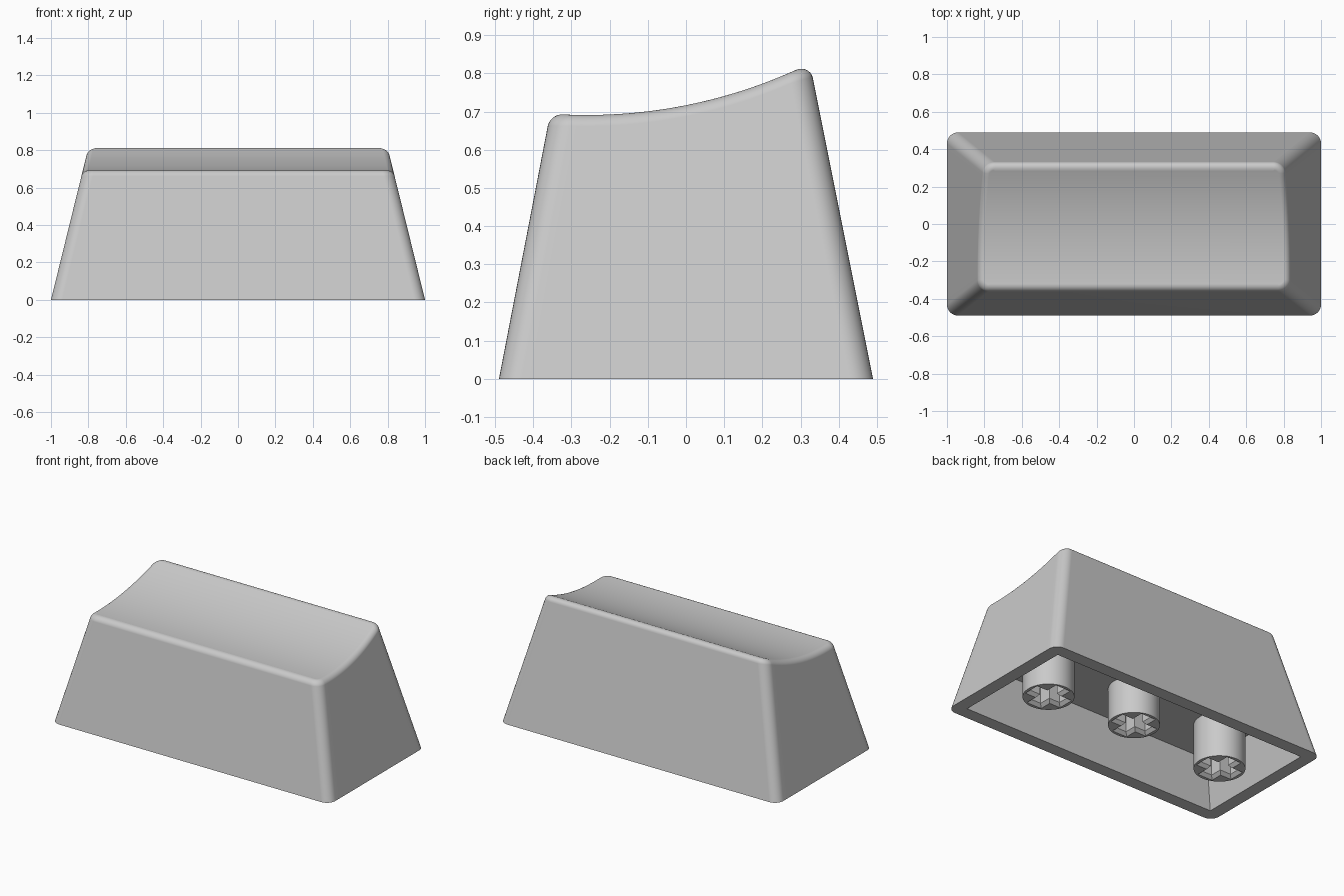
import bpy, bmesh, math

default_cube = bpy.data.objects.get("Cube")
if default_cube:
    bpy.data.objects.remove(default_cube, do_unlink=True)

plastic = bpy.data.materials.new("grey_plastic")
plastic.use_nodes = True
grey = (0.59, 0.59, 0.59, 1)
plastic.diffuse_color = grey
plastic.node_tree.nodes["Principled BSDF"].inputs["Base Color"].default_value = grey

HALF_X, HALF_Y = 1.0, 0.49
SLOPE_SIDE, SLOPE_FRONT, SLOPE_BACK = 0.246, 0.193, 0.2
WALL, CEILING = 0.083, 0.29
SCOOP_R, SCOOP_Y, SCOOP_Z = 1.33, -0.26, 0.691
CORNER_R = 0.06
RIM_FRONT, RIM_SIDE, RIM_BACK = 0.033, 0.029, 0.043
CORNER_STEPS, RIM_STEPS, SIDE_STEPS = 8, 7, 24


def finish(name, bm):
    bmesh.ops.recalc_face_normals(bm, faces=bm.faces)
    mesh = bpy.data.meshes.new(name)
    bm.to_mesh(mesh)
    bm.free()
    mesh.materials.append(plastic)
    obj = bpy.data.objects.new(name, mesh)
    bpy.context.collection.objects.link(obj)
    return obj


def front_y(z):
    return -HALF_Y + SLOPE_FRONT * z


def back_y(z):
    return HALF_Y - SLOPE_BACK * z


def scoop_z(y):
    return SCOOP_Z + SCOOP_R - math.sqrt(SCOOP_R ** 2 - (y - SCOOP_Y) ** 2)


def outline_point(corner, t, z, inset):
    """Point on the +x half of the rounded outline at height z."""
    x = HALF_X - SLOPE_SIDE * z
    low, high = front_y(z) + CORNER_R, back_y(z) - CORNER_R
    if corner == "side":
        return x - inset, low + (high - low) * t
    angle = math.pi / 2 * (t - 1 if corner == "front" else t)
    r = CORNER_R - inset
    return (x - CORNER_R + r * math.cos(angle),
            (low if corner == "front" else high) + r * math.sin(angle))


def rim_size(corner, t):
    """Rim rounding, blended around the corners."""
    if corner == "front":
        return RIM_FRONT + (RIM_SIDE - RIM_FRONT) * t
    if corner == "back":
        return RIM_SIDE + (RIM_BACK - RIM_SIDE) * t
    return RIM_SIDE


STATIONS = ([("front", i / CORNER_STEPS) for i in range(CORNER_STEPS)]
            + [("side", i / SIDE_STEPS) for i in range(SIDE_STEPS)]
            + [("back", i / CORNER_STEPS) for i in range(CORNER_STEPS + 1)])


def half_ring(angle):
    """Half outline at one step of the roll from wall to scoop."""
    points = []
    for corner, t in STATIONS:
        rim = rim_size(corner, t)
        inset, drop = rim * (1 - math.cos(angle)), rim * (1 - math.sin(angle))
        z = SCOOP_Z
        for _ in range(12):
            x, y = outline_point(corner, t, z, inset)
            z = scoop_z(y) - drop
        points.append((x, y, z))
    return points


def cut(obj, cutter):
    """Subtract the cutter, bake the result and discard the cutter."""
    mod = obj.modifiers.new("cut", "BOOLEAN")
    mod.operation, mod.solver, mod.object = "DIFFERENCE", "EXACT", cutter
    cutter.hide_render = True
    bpy.context.view_layer.update()
    graph = bpy.context.evaluated_depsgraph_get()
    baked = bpy.data.meshes.new_from_object(obj.evaluated_get(graph))
    obj.modifiers.clear()
    obj.data = baked
    bpy.data.objects.remove(cutter, do_unlink=True)


def smooth(obj):
    bpy.ops.object.select_all(action="DESELECT")
    obj.select_set(True)
    bpy.context.view_layer.objects.active = obj
    bpy.ops.object.shade_smooth_by_angle(angle=math.radians(32))
    obj.modifiers.new("even_normals", "WEIGHTED_NORMAL").keep_sharp = True


def box(size, centre, flare=0.0):
    """Box whose lower end is widened by flare on every side."""
    bm = bmesh.new()
    bmesh.ops.create_cube(bm, size=1)
    bmesh.ops.scale(bm, vec=size, verts=bm.verts)
    for v in bm.verts:
        if v.co.z < 0:
            v.co.x += math.copysign(flare, v.co.x)
            v.co.y += math.copysign(flare, v.co.y)
    bmesh.ops.translate(bm, vec=centre, verts=bm.verts)
    return bm


# Outer body: base outline, then rings rolling over the rim into the scoop
halves = [[(*outline_point(c, t, 0, 0), 0) for c, t in STATIONS]]
halves += [half_ring(math.pi / 2 * i / RIM_STEPS) for i in range(RIM_STEPS + 1)]

bm = bmesh.new()
n = len(STATIONS)
rings = [[bm.verts.new(p) for p in half]
         + [bm.verts.new((-x, y, z)) for x, y, z in reversed(half)] for half in halves]
for lower, upper in zip(rings, rings[1:]):
    for i in range(2 * n):
        j = (i + 1) % (2 * n)
        bm.faces.new((lower[i], lower[j], upper[j], upper[i]))
# The scoop is a row of strips running from side to side
top = rings[-1]
for i in range(n - 1):
    bm.faces.new((top[i], top[i + 1], top[-2 - i], top[-1 - i]))
bm.faces.new(rings[0])
body = finish("cap_body", bm)

# Hollow underside with square inner corners
bm = box((1, 1, 1), (0, 0, 0))
for v in bm.verts:
    z = CEILING if v.co.z > 0 else -0.1
    y = back_y(z) - WALL if v.co.y > 0 else front_y(z) + WALL
    v.co = (math.copysign(HALF_X - WALL - SLOPE_SIDE * z, v.co.x), y, z)
cut(body, finish("hollow_cutter", bm))
smooth(body)

# Three round stems with cross-shaped sockets; the middle one is shorter
for name, x, base in (("left_stem", 0.645, 0.0), ("middle_stem", 0, 0.05),
                      ("right_stem", -0.645, 0.0)):
    height = CEILING + 0.01 - base
    bm = bmesh.new()
    bmesh.ops.create_cone(bm, cap_ends=True, segments=48, radius1=0.15,
                          radius2=0.15, depth=height)
    bmesh.ops.translate(bm, vec=(x, 0, base + height / 2), verts=bm.verts)
    stem = finish(name, bm)
    for w, d in ((0.225, 0.07), (0.07, 0.225)):
        cut(stem, finish("socket_cutter", box((w, d, 0.44), (x, 0, base))))
        # Chamfered mouth of the socket
        cut(stem, finish("mouth_cutter", box((w, d, 0.04), (x, 0, base), 0.036)))
    smooth(stem)
